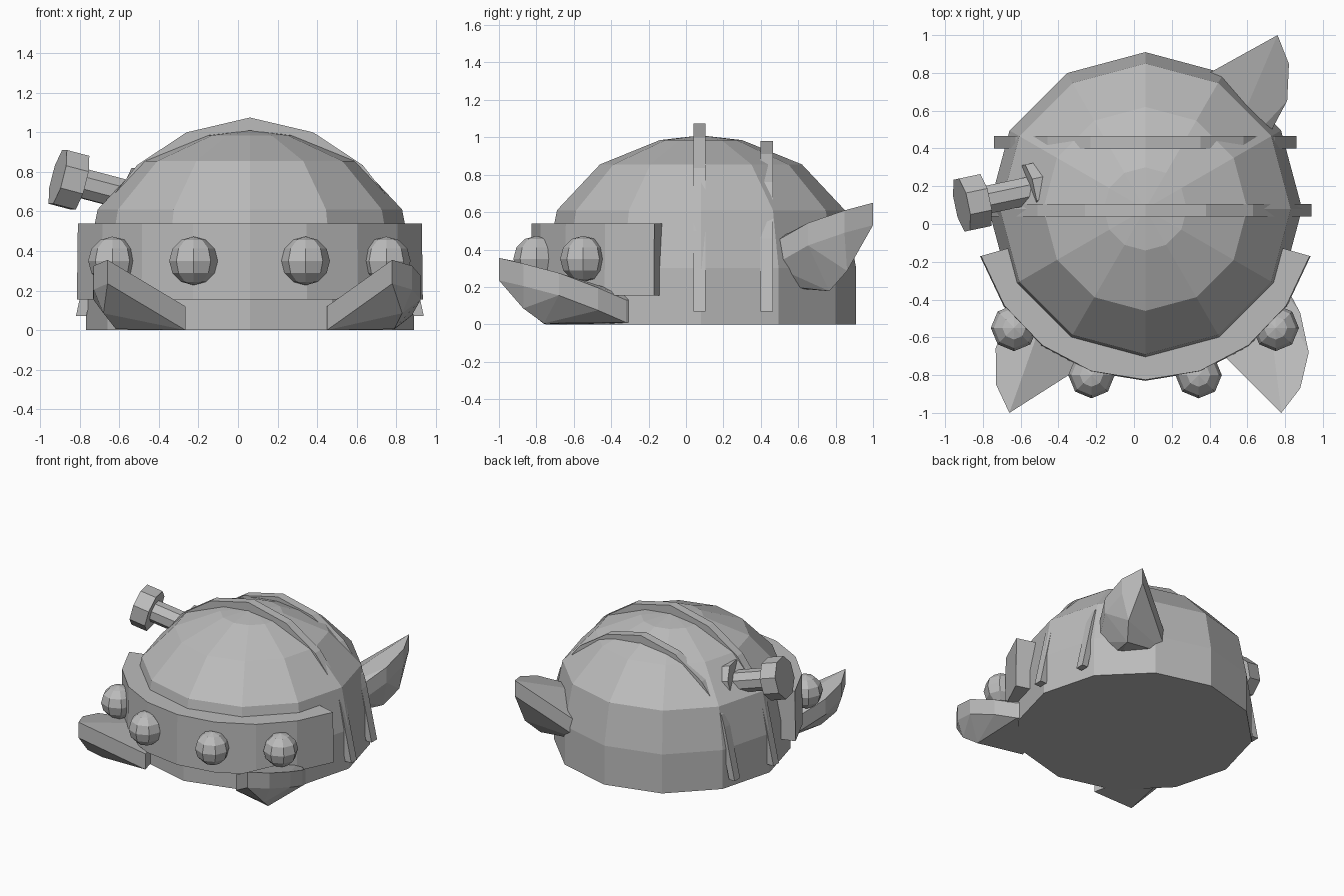
import bpy, bmesh
from math import sin, cos, pi, radians
from mathutils import Vector, Matrix

if "Cube" in bpy.data.objects:
    bpy.data.objects.remove(bpy.data.objects["Cube"], do_unlink=True)

grey = bpy.data.materials.new("plain_grey")
grey.use_nodes = True
grey.diffuse_color = (0.5, 0.5, 0.5, 1)
grey.node_tree.nodes["Principled BSDF"].inputs["Base Color"].default_value = (0.5, 0.5, 0.5, 1)

CX, CY = 0.06, 0.08  # centre of the dome


def finish(bm, name):
    bmesh.ops.recalc_face_normals(bm, faces=bm.faces)
    mesh = bpy.data.meshes.new(name)
    bm.to_mesh(mesh)
    bm.free()
    mesh.materials.append(grey)
    obj = bpy.data.objects.new(name, mesh)
    bpy.context.collection.objects.link(obj)
    return obj


def loft(name, sections):
    """Skin a row of closed cross-sections and cap both ends."""
    bm = bmesh.new()
    rows = [[bm.verts.new(p) for p in s] for s in sections]
    n = len(rows[0])
    for a, b in zip(rows, rows[1:]):
        for i in range(n):
            j = (i + 1) % n
            bm.faces.new((a[i], a[j], b[j], b[i]))
    bm.faces.new(rows[0])
    bm.faces.new(rows[-1])
    return finish(bm, name)


# Faceted dome body with flat underside
profile = [(0.83, 0), (0.83, 0.30), (0.77, 0.61), (0.54, 0.855), (0.22, 0.985), (0.002, 1.01)]
loft("dome_body", [[(CX + r * cos(k * pi / 6), CY + r * sin(k * pi / 6), z)
                    for k in range(12)] for r, z in profile])

# Brow band wrapped round the front
band = []
for k in range(9):
    a = radians(196 + 18.5 * k)
    band.append([(CX + r * cos(a), CY + r * sin(a), z)
                 for r, z in ((0.74, 0.155), (0.91, 0.155), (0.905, 0.54), (0.74, 0.54))])
loft("brow_band", band)

# Round studs on the band
for i, (x, y) in enumerate([(-0.635, -0.55), (-0.225, -0.80), (0.342, -0.80), (0.75, -0.55)]):
    bm = bmesh.new()
    spin = Matrix.Translation((x, y, 0.35)) @ Matrix.Rotation(radians(-90 if abs(x) < 0.5 else 0), 4, "Z")
    bmesh.ops.create_uvsphere(bm, u_segments=8, v_segments=6, radius=0.123, matrix=spin)
    finish(bm, f"stud_{i + 1}")

# Ridge straps over the dome
half = [(0.88, 0.07), (0.785, 0.5), (0.755, 0.60), (0.57, 0.835), (0.32, 1.0)]
path = half + [(0, 1.075)] + [(-x, z) for x, z in reversed(half)]


def strap(name, y, sx, sz):
    sections = []
    for x, z in path:
        inner = (x * 0.94, z * 0.94 if z > 0.2 else z)
        sections.append([(CX + px * sx, y + dy, 0.07 + (pz - 0.07) * sz)
                         for (px, pz), dy in (((x, z), -0.033), ((x, z), 0.033),
                                              (inner, 0.033), (inner, -0.033))])
    loft(name, sections)


strap("middle_strap", 0.072, 1, 1)
strap("rear_strap", 0.432, 0.91, 0.905)

# Pointed fins: top outline and keel, measured from the tip
outline = [(0, 0, 0), (-0.33, 0.33, -0.235), (-0.1, 0.8, -0.23), (0.02, 0.68, -0.225),
           (0.10, 0.53, -0.16), (0.145, 0.32, -0.08), (0.10, 0.13, -0.03)]
keel = [(0.01, 0.24, -0.35), (0.05, 0.13, -0.27)]


def fin(name, tip, turn, mirror, steep=1.0):
    bm = bmesh.new()
    pts = [(x, y, z * steep) for x, y, z in outline]
    pts += [(x, y, z - 0.12) for x, y, z in pts]
    pts += [(x, y, z * steep) for x, y, z in keel]
    rot = Matrix.Rotation(radians(turn), 3, "Z")
    for p in pts:
        q = rot @ Vector(p)
        bm.verts.new((tip[0] + q.x * mirror[0], tip[1] + q.y * mirror[1], tip[2] + q.z))
    res = bmesh.ops.convex_hull(bm, input=bm.verts)
    spare = {g for g in res["geom_interior"] + res["geom_unused"] if isinstance(g, bmesh.types.BMVert)}
    bmesh.ops.delete(bm, geom=list(spare), context="VERTS")
    finish(bm, name)


fin("front_left_fin", (0.78, -1.0, 0.355), 0, (1, 1))
fin("front_right_fin", (-0.66, -1.0, 0.355), 12.5, (-1, 1))
fin("tail_fin", (0.76, 1.0, 0.65), 16, (1, -1), 1.35)

# Bolt sticking out of the right side: head, shaft and base flange
end = Vector((-0.912, 0.10, 0.775))
axis = Vector((0.95, 0.2, -0.25)).normalized()
turn = axis.to_track_quat("Z", "Y").to_matrix().to_4x4()
for name, r, t0, t1 in (("bolt_head", 0.152, 0, 0.12), ("bolt_shaft", 0.08, 0.1, 0.45),
                        ("bolt_flange", 0.152, 0.37, 0.47)):
    bm = bmesh.new()
    place = Matrix.Translation(end + axis * (t0 + t1) / 2) @ turn @ Matrix.Rotation(pi / 8, 4, "Z")
    bmesh.ops.create_cone(bm, cap_ends=True, segments=8, radius1=r, radius2=r,
                          depth=t1 - t0, matrix=place)
    finish(bm, name)
